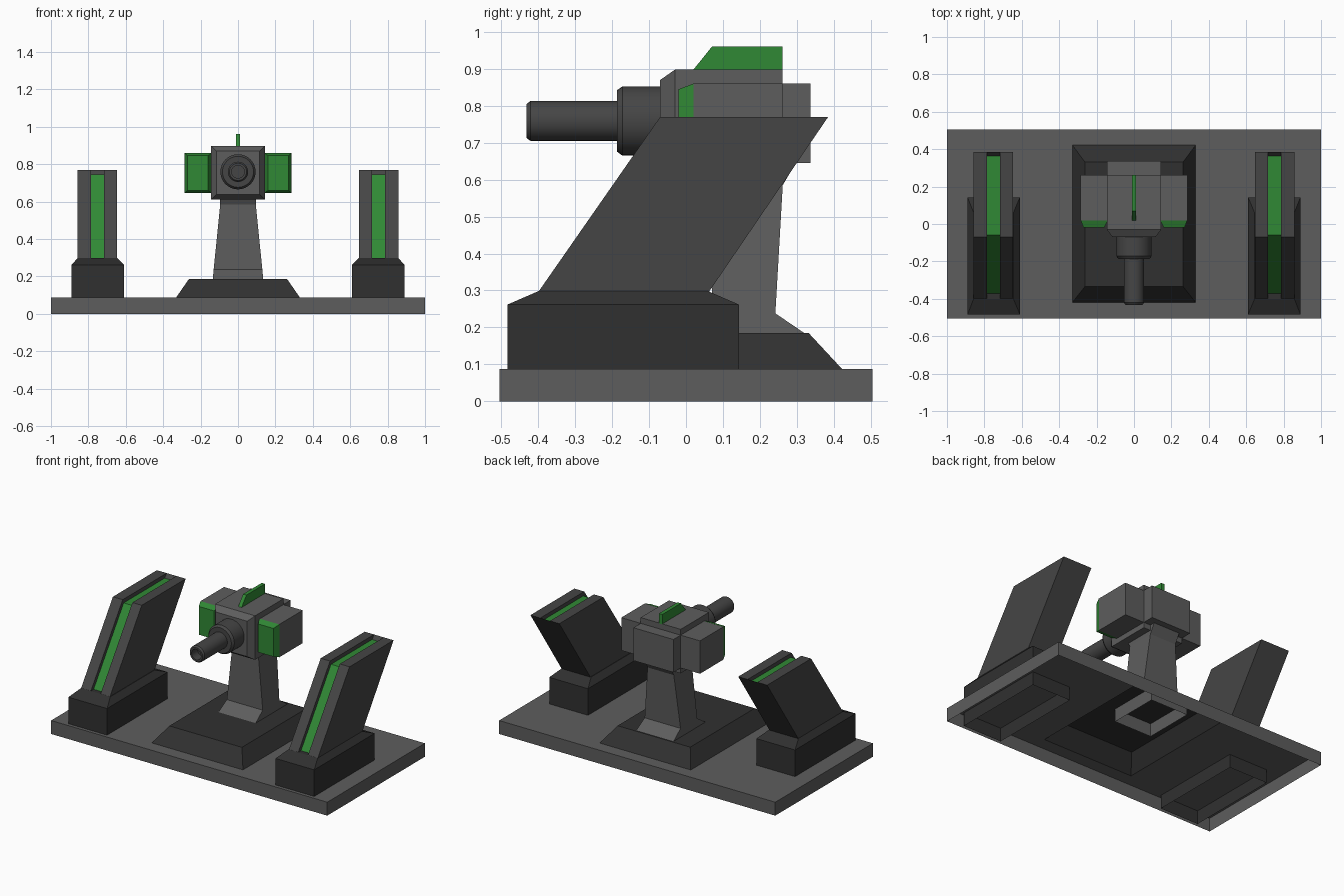
import bpy, bmesh
from math import cos, sin, tau, radians

if "Cube" in bpy.data.objects:
    bpy.data.objects.remove(bpy.data.objects["Cube"])


def material(name, *rgb):
    m = bpy.data.materials.new(name)
    m.diffuse_color = (*rgb, 1)
    m.use_nodes = True
    m.node_tree.nodes["Principled BSDF"].inputs["Base Color"].default_value = m.diffuse_color
    return m


GREEN = material("green", 0.03, 0.25, 0.035)
GREY = material("mid_grey", 0.11, 0.11, 0.11)
STEEL = material("steel_grey", 0.06, 0.06, 0.06)
DARK = material("dark_grey", 0.03, 0.03, 0.03)


def finish(name, bm, mats, flip=False):
    me = bpy.data.meshes.new(name)
    bm.to_mesh(me)
    bm.free()
    for m in mats:
        me.materials.append(m)
    ob = bpy.data.objects.new(name, me)
    bpy.context.collection.objects.link(ob)
    return ob


def loft(name, rings, mats, start=True, end=True, green=()):
    """Join equal rings of points; strips listed in green use material 1."""
    bm = bmesh.new()
    vs = [[bm.verts.new(p) for p in r] for r in rings]
    n = len(rings[0])
    for k, (a, b) in enumerate(zip(vs, vs[1:])):
        for i in range(n):
            j = (i + 1) % n
            f = bm.faces.new((a[i], a[j], b[j], b[i]))
            f.material_index = int(k in green)
    if start:
        bm.faces.new(vs[0]).material_index = int("start" in green)
    if end:
        bm.faces.new(vs[-1])
    bmesh.ops.recalc_face_normals(bm, faces=bm.faces)
    return finish(name, bm, mats)


def rect_z(z, x0, x1, y0, y1):
    return [(x0, y0, z), (x1, y0, z), (x1, y1, z), (x0, y1, z)]


def rect_y(y, x0, x1, z0, z1):
    return [(x0, y, z0), (x1, y, z0), (x1, y, z1), (x0, y, z1)]


def slab(name, profile, x0, x1, mats, green=()):
    """Extrude a (y, z) profile from x0 to x1; green lists profile edges."""
    ob = loft(name, [[(x, y, z) for y, z in profile] for x in (x0, x1)], mats)
    for i in green:
        ob.data.polygons[i].material_index = 1
    return ob


# base plate: open underneath, with an opening below the plinth
loft("base_plate", [rect_z(0, -1, 1, -.505, .505), rect_z(.088, -1, 1, -.505, .505),
                    rect_z(.088, -.33, .33, -.42, .422)], [GREY], False, False)

# sloped central plinth
loft("plinth", [rect_z(.088, -.33, .33, -.42, .422),
                rect_z(.185, -.263, .263, -.335, .332)], [DARK], False, True)

# neck with flared foot
loft("neck", [rect_z(.10, -.135, .135, -.01, .32), rect_z(.185, -.135, .135, -.01, .32),
              rect_z(.238, -.13, .13, .07, .242), rect_z(.585, -.095, .095, .075, .262),
              rect_z(.65, -.095, .095, .04, .30)], [GREY], False, True)

# head with chamfered front, and rear housing
loft("head", [rect_y(-.07, -.115, .115, .638, .87), rect_y(-.03, -.145, .145, .61, .898),
              rect_y(.262, -.145, .145, .61, .898)], [GREY])
loft("rear_housing", [rect_y(.26, -.145, .145, .645, .86),
                      rect_y(.337, -.145, .145, .645, .86)], [GREY])

# top fin
slab("top_fin", [(.02, .895), (.02, .898), (.07, .96), (.262, .96), (.262, .895)],
     -.012, .012, [GREEN])

# barrel, collar and bore turned around the y axis
turned = [(.094, -.06), (.094, -.172), (.083, -.187), (.054, -.187), (.054, -.421),
          (.046, -.432), (.034, -.432), (.034, -.37)]
ring = [(cos(tau * i / 32), sin(tau * i / 32)) for i in range(32)]
barrel = loft("barrel", [[(r * c, y, .759 + r * s) for c, s in ring] for r, y in turned],
              [STEEL])
bpy.context.view_layer.objects.active = barrel
barrel.select_set(True)
bpy.ops.object.shade_smooth_by_angle(angle=radians(30))

# mirrored pods, pedestals and slanted panels
PANEL = [(-.40, .296), (.062, .296), (.385, .77), (-.07, .77)]
CORE = [(-.372, .296), (.062, .296), (.385, .77), (.364, .745), (-.06, .745)]
for side, s in (("left", -1), ("right", 1)):
    loft(side + "_pod", [rect_y(-.02, s * .16, s * .27, .66, .845),
                         rect_y(.02, s * .14, s * .285, .645, .86),
                         rect_y(.262, s * .14, s * .285, .645, .86)],
         [GREY, GREEN], green=(0, "start"))
    loft(side + "_pedestal", [rect_z(0, s * .61, s * .89, -.483, .143),
                              rect_z(.262, s * .61, s * .89, -.483, .143),
                              rect_z(.298, s * .645, s * .857, -.40, .06)],
         [DARK], False, True)
    slab(side + "_panel_inner", PANEL, s * .648, s * .716, [STEEL])
    slab(side + "_panel_outer", PANEL, s * .786, s * .857, [STEEL])
    slab(side + "_panel_strip", CORE, s * .716, s * .786, [STEEL, GREEN], green=(3, 4))
